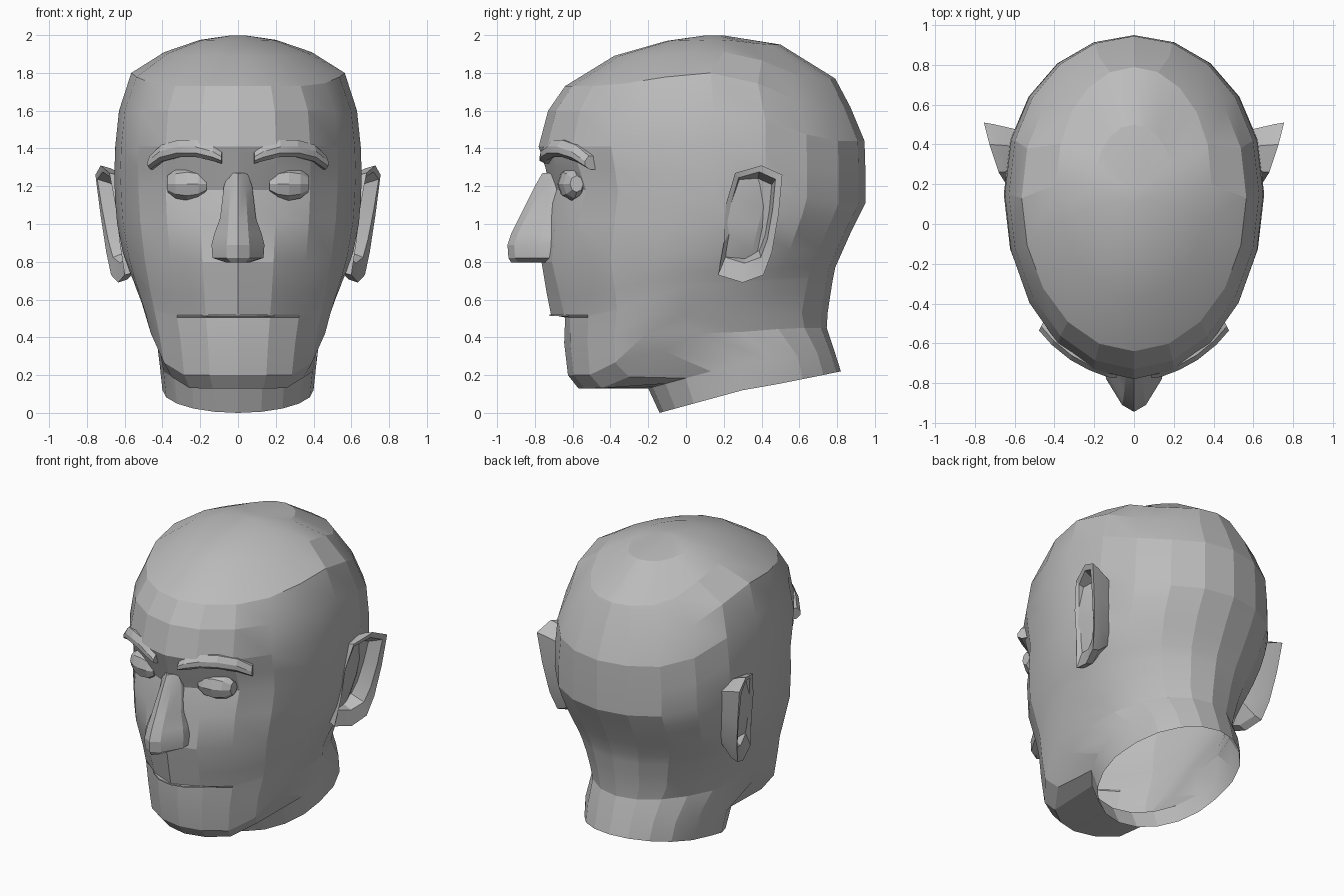
import bpy, bmesh
from math import sin, cos, pi, exp, radians
from mathutils import Vector

cube = bpy.data.objects.get("Cube")
if cube:
    bpy.data.objects.remove(cube, do_unlink=True)

grey = bpy.data.materials.new("clay_grey")
grey.use_nodes = True
grey.diffuse_color = (0.5, 0.5, 0.5, 1)
grey.node_tree.nodes["Principled BSDF"].inputs["Base Color"].default_value = (0.5, 0.5, 0.5, 1)


def loft(name, rings, angle=20, cap_end=True):
    """Skin a list of equal-length closed rings and cap the ends."""
    bm = bmesh.new()
    loops = [[bm.verts.new(p) for p in ring] for ring in rings]
    n = len(loops[0])
    for a, b in zip(loops, loops[1:]):
        for i in range(n):
            j = (i + 1) % n
            bm.faces.new((a[i], a[j], b[j], b[i]))
    bm.faces.new(loops[0])
    if cap_end:
        bm.faces.new(loops[-1])
    bmesh.ops.recalc_face_normals(bm, faces=bm.faces)
    mesh = bpy.data.meshes.new(name)
    bm.to_mesh(mesh)
    bm.free()
    mesh.materials.append(grey)
    obj = bpy.data.objects.new(name, mesh)
    bpy.context.collection.objects.link(obj)
    bpy.ops.object.select_all(action='DESELECT')
    obj.select_set(True)
    bpy.context.view_layer.objects.active = obj
    bpy.ops.object.shade_smooth_by_angle(angle=radians(angle))


def pair(name, rings, angle=20):
    """Loft one part for each side of the face."""
    for side, s in (("left", 1), ("right", -1)):
        loft(f"{side}_{name}", [[(s * x, y, z) for x, y, z in r] for r in rings], angle)


def head_ring(front, side, back, lip=0, level=False, n=20):
    """Tilted oval through a front, a side and a back point."""
    (yf, zf), (w, ys, zs), (yb, zb) = front, side, back
    ring = []
    for i in range(n):
        t = 2 * pi * i / n
        c = cos(t)
        ye, ze = (yf, zf) if c > 0 else (yb, zb)
        reach = abs(c) if c > 0 else abs(c) ** 0.92
        k = min(1, abs(c) * 1.2)
        k = abs(c) if level else k * k * (3 - 2 * k)
        x, y, z = w * sin(t), ys + (ye - ys) * reach, zs + (ze - zs) * k
        # lips, eye sockets and hollow cheeks
        if c > 0:
            y -= lip * exp(-(x / 0.17) ** 4)
            y += 0.06 * exp(-((abs(x) - 0.26) / 0.13) ** 2 - ((z - 1.19) / 0.1) ** 2)
            y += 0.03 * exp(-((abs(x) - 0.33) / 0.12) ** 2 - ((z - 0.7) / 0.15) ** 2)
        ring.append((x, y, z))
    return ring


# Skull, face, jaw and neck: front (y, z), side (x, y, z), back (y, z), lip
sections = [
    ((0.1, 1.998), (0.04, 0.15, 1.998), (0.2, 1.998)),
    ((-0.1, 1.97), (0.2, 0.18, 1.975), (0.5, 1.95)),
    ((-0.38, 1.89), (0.39, 0.2, 1.91), (0.79, 1.77)),
    ((-0.64, 1.73), (0.565, 0.13, 1.8), (0.87, 1.62)),
    ((-0.73, 1.6), (0.63, 0.15, 1.6), (0.945, 1.44)),
    ((-0.78, 1.41), (0.65, 0.15, 1.41), (0.95, 1.28)),
    ((-0.745, 1.3), (0.655, 0.15, 1.25), (0.95, 1.11)),
    ((-0.72, 1.18), (0.65, 0.15, 1.12), (0.91, 1.03)),
    ((-0.735, 1.02), (0.64, 0.13, 1.0), (0.87, 0.95)),
    ((-0.755, 0.8), (0.61, 0.1, 0.85), (0.83, 0.86), 0.01),
    ((-0.7, 0.62), (0.575, 0.07, 0.75), (0.79, 0.77), 0.035),
    ((-0.66, 0.52), (0.55, 0.04, 0.69), (0.78, 0.72), 0.055),
    ((-0.655, 0.505), (0.547, 0.035, 0.68), (0.778, 0.71), -0.015),
    ((-0.645, 0.37), (0.515, 0, 0.6), (0.765, 0.63)),
    ((-0.625, 0.2), (0.485, -0.02, 0.52), (0.75, 0.53)),
    ((-0.57, 0.13), (0.435, 0.08, 0.42), (0.745, 0.45)),
]
neck = [
    ((-0.2, 0.13), (0.415, 0.28, 0.26), (0.785, 0.33)),
    ((-0.14, 0), (0.4, 0.3, 0.12), (0.82, 0.22)),
]
loft("head", [head_ring(*s) for s in sections] + [head_ring(*s, level=True) for s in neck],
     16, cap_end=False)

# Nose: z, back y, wing half width, wing y, ridge half width, ridge y
nose = []
for z, yb, ww, yw, wr, yr in [
    (1.27, -0.68, 0.05, -0.71, 0.03, -0.725),
    (1.2, -0.66, 0.075, -0.71, 0.04, -0.765),
    (1.03, -0.68, 0.095, -0.74, 0.05, -0.85),
    (0.95, -0.68, 0.125, -0.765, 0.055, -0.89),
    (0.89, -0.68, 0.14, -0.78, 0.06, -0.91),
    (0.82, -0.68, 0.135, -0.78, 0.06, -0.905),
    (0.795, -0.68, 0.06, -0.78, 0.035, -0.89),
]:
    nose.append([(ww, yb, z), (ww, yw, z), (wr, yr, z), (0, yr - 0.035, z),
                 (-wr, yr, z), (-ww, yw, z), (-ww, yb, z)])
loft("nose", nose, 20)

# Eyes: faceted ovals with a pointed inner corner
eye = []
for k in range(1, 6):
    a = pi * k / 6
    x = 0.27 - 0.12 * cos(a)
    r = sin(a)
    eye.append([(x, -0.605 + 0.25 * (x - 0.27) + 0.07 * r * cos(t), 1.212 + 0.088 * r * sin(t))
                for t in [2 * pi * i / 8 for i in range(8)]])
pair("eye", eye, 15)

# Eyebrows: a flat-topped ridge swept along an arch (x, y, z, height)
brow = []
for x, y, z, h in [(0.085, -0.735, 1.35, 0.03), (0.13, -0.73, 1.375, 0.042),
                   (0.22, -0.695, 1.4, 0.046), (0.31, -0.645, 1.4, 0.046),
                   (0.4, -0.57, 1.375, 0.044), (0.46, -0.5, 1.325, 0.036)]:
    out = Vector((x * 0.55, y, 0)).normalized() * 0.04
    brow.append([(x - out.x, y - out.y, z + h), (x + out.x * 0.4, y + out.y * 0.4, z + h),
                 (x + out.x, y + out.y, z + h * 0.2), (x + out.x, y + out.y, z - h * 0.5),
                 (x + out.x * 0.3, y + out.y * 0.3, z - h), (x - out.x, y - out.y, z - h)])
pair("eyebrow", brow, 15)

# Lips: a thin upper-lip edge over the mouth line
lip = []
for x, y in [(-0.19, -0.635), (-0.1, -0.7), (0, -0.722), (0.1, -0.7), (0.19, -0.635)]:
    lip.append([(x, y, 0.522), (x, y, 0.514), (x, y + 0.07, 0.514), (x, y + 0.07, 0.522)])
loft("upper_lip_edge", lip)

# Ears: flared shell with a rim and a sunken bowl
outline = [(0.17, 0.73), (0.3, 0.69), (0.41, 0.73), (0.455, 0.85), (0.49, 1.05),
           (0.51, 1.26), (0.4, 1.31), (0.26, 1.27), (0.21, 1.1), (0.2, 0.9)]


def ear_ring(scale, depth, shift=0.0, base_x=None):
    ring = []
    for y, z in outline:
        x = 0.605 + 0.3 * (y - 0.2) + 0.1 * (z - 0.69)
        yy, zz = 0.345 + (y - 0.345) * scale, 1.02 + (z - 1.02) * scale + shift
        ring.append((base_x or x - depth, yy, zz))
    return ring


pair("ear", [ear_ring(0.72, 0, 0, 0.54), ear_ring(0.95, 0.05), ear_ring(1, 0),
             ear_ring(0.78, 0.01, 0.03), ear_ring(0.66, 0.1, 0.03)], 20)
